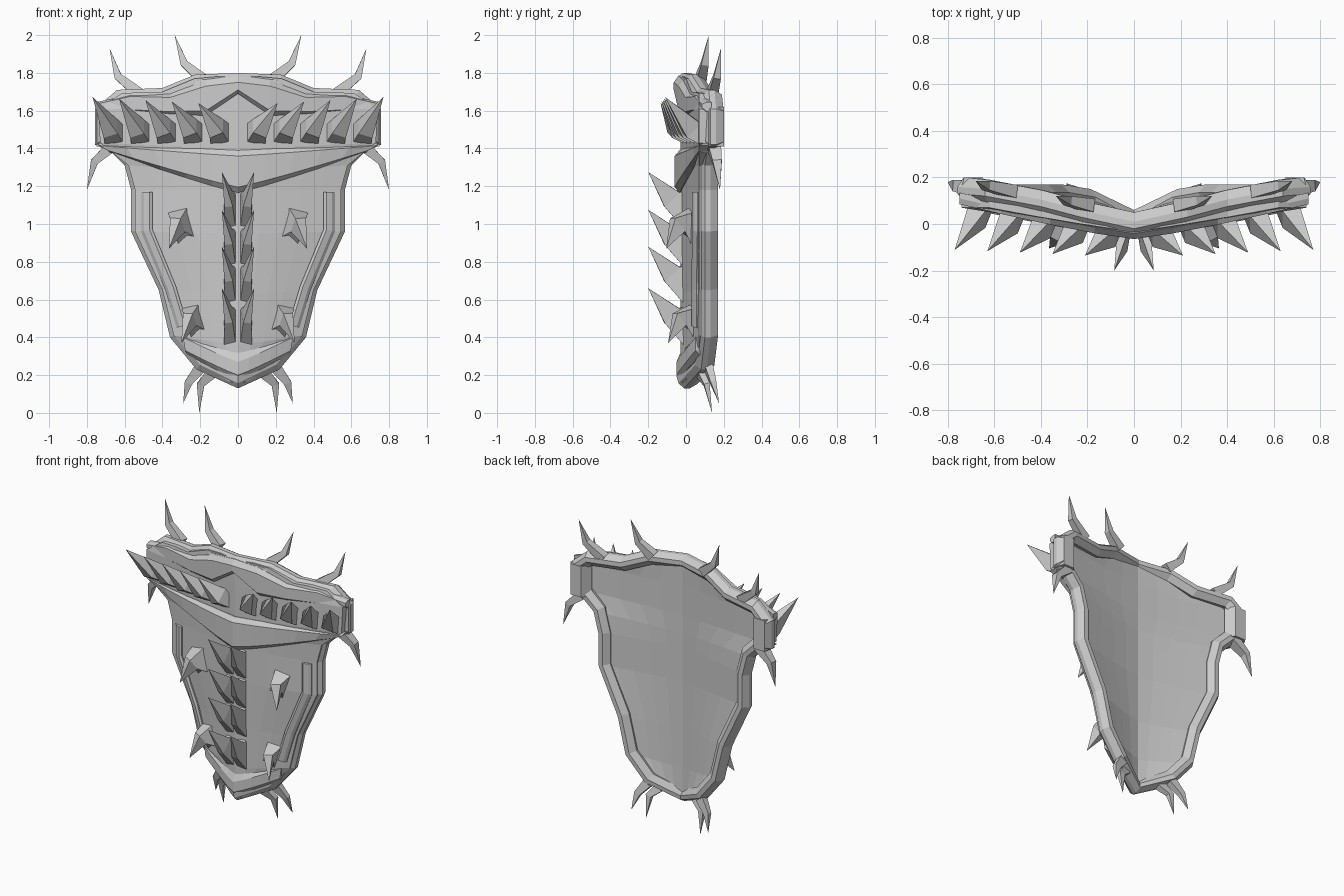
import bpy, bmesh
from mathutils import Vector

cube = bpy.data.objects.get("Cube")
if cube:
    bpy.data.objects.remove(cube, do_unlink=True)

grey = bpy.data.materials.new("stone_grey")
grey.use_nodes = True
tone = (0.6, 0.6, 0.6, 1)
grey.diffuse_color = tone
grey.node_tree.nodes["Principled BSDF"].inputs["Base Color"].default_value = tone


def finish(name, bm):
    """Turn one half into an object mirrored across x."""
    bmesh.ops.recalc_face_normals(bm, faces=bm.faces)
    mesh = bpy.data.meshes.new(name)
    bm.to_mesh(mesh)
    bm.free()
    mesh.materials.append(grey)
    ob = bpy.data.objects.new(name, mesh)
    bpy.context.collection.objects.link(ob)
    mod = ob.modifiers.new("mirror", 'MIRROR')
    mod.use_clip = True


def loft(bm, rings, closed):
    """Skin neighbouring rings of vertices."""
    n = len(rings[0])
    for a, b in zip(rings, rings[1:]):
        for i in range(n if closed else n - 1):
            j = (i + 1) % n
            bm.faces.new((a[i], a[j], b[j], b[i]))


def slab(name, rows, y0, rise, thick):
    """Curved half plate; each row is (points from centre to edge, forward shift)."""
    bm = bmesh.new()
    rings = []
    for pts, shift in rows:
        w = pts[-1][0]
        ys = [y0 - shift + rise * (x / w) ** 1.2 for x, z in pts]
        ring = [bm.verts.new((x, y, z)) for (x, z), y in zip(pts, ys)]
        ring += [bm.verts.new((x, y + thick + shift, z)) for (x, z), y in zip(pts[::-1], ys[::-1])]
        rings.append(ring)
    loft(bm, rings, False)
    n = len(rings[0])
    for ring in (rings[0], rings[-1]):
        for i in range(n // 2 - 1):
            bm.faces.new((ring[i], ring[i + 1], ring[n - 2 - i], ring[n - 1 - i]))
    finish(name, bm)


def sweep(name, path, profile):
    """Run an (inset, depth) profile along an (x, z, y) path."""
    bm = bmesh.new()
    rings = []
    for i, (x, z, d) in enumerate(path):
        normals = []
        for a, b in ((i - 1, i), (i, i + 1)):
            if a >= 0 and b < len(path):
                dx, dz = path[b][0] - path[a][0], path[b][1] - path[a][1]
                normals.append(Vector((-dz, dx)).normalized())
        m = sum(normals, Vector((0, 0))).normalized()
        m /= max(m.dot(normals[0]), 0.6)
        if x == 0:
            m.x = 0
        rings.append([bm.verts.new((x + m.x * s, d + dy, z + m.y * s)) for s, dy in profile])
    loft(bm, rings, True)
    for ring, p in ((rings[0], path[0]), (rings[-1], path[-1])):
        if p[0] > 0:
            bm.faces.new(ring)
    finish(name, bm)


def horn(name, path, sizes, side, out):
    """Four-sided bent spike; sizes are half widths (along side, across it)."""
    bm = bmesh.new()
    pts = [Vector(p) for p in path]
    rings = []
    for i, (a, b) in enumerate(sizes):
        t = Vector(out) if i == 0 else pts[i + 1] - pts[i - 1]
        t.normalize()
        u = Vector(side)
        u = (u - t * u.dot(t)).normalized()
        v = t.cross(u)
        rings.append([bm.verts.new(pts[i] + u * a * p + v * b * q)
                      for p, q in ((1, 1), (-1, 1), (-1, -1), (1, -1))])
    loft(bm, rings, True)
    tip = bm.verts.new(pts[-1])
    for i in range(4):
        bm.faces.new((rings[-1][i], rings[-1][(i + 1) % 4], tip))
    bm.faces.new(rings[0])
    finish(name, bm)


def row(w, edge, centre):
    return [(w * t, centre + (edge - centre) * t ** 1.1) for t in (0, .2, .4, .6, .8, 1)]


# Main shield plate
body = [row(.2, .24, .15), row(.34, .41, .36), row(.4, .65, .63), row(.545, .96, .95),
        row(.545, 1.18, 1.18), row(.58, 1.31, 1.28), row(.73, 1.43, 1.4), row(.74, 1.61, 1.6),
        [(0, 1.78), (.12, 1.78), (.23, 1.77), (.4, 1.7), (.5, 1.7), (.62, 1.69)]]
slab("shield_plate", [(r, 0) for r in body], -.03, .1, .07)

# Stepped rim around the outline
outline = [(0, .13, -.02), (.22, .23, .07), (.36, .4, .09), (.42, .65, .09), (.566, .96, .09),
           (.566, 1.18, .09), (.6, 1.31, .09), (.67, 1.38, .1), (.757, 1.42, .12),
           (.757, 1.61, .12), (.64, 1.71, .11), (.4, 1.72, .065), (.23, 1.79, .02), (0, 1.8, -.03)]
sweep("rim", outline, [(.07, -.03), (.03, -.02), (0, .01), (0, .04), (.025, .08), (.055, .08), (.09, .045)])

# Thick blocks closing the ends of the band
sweep("end_block", [(.75, 1.41, .1), (.75, 1.62, .1)],
      [(0, .02), (.02, .1), (.1, .1), (.14, .04)])

# Raised bars beside the rim
sweep("side_bar", [(.325, .45, .04), (.385, .65, .04), (.513, .96, .045), (.513, 1.17, .045)],
      [(0, .015), (.015, 0), (.045, -.012), (.06, -.005), (.06, .04), (0, .06)])

# Overhanging lip below the spiked band
slab("lower_lip", [(row(.68, 1.38, 1.165), -.025), (row(.69, 1.39, 1.195), 0),
                   (row(.735, 1.415, 1.36), 0), (row(.74, 1.43, 1.39), -.025)], -.06, .13, .05)

# Top crest with a central gable
cols = (0, .17, .36, .57, .75)


def across(*zs):
    return list(zip(cols, zs))


slab("crest", [(across(1.69, 1.575, 1.575, 1.585, 1.595), -.025),
               (across(1.71, 1.6, 1.595, 1.605, 1.615), 0),
               (across(1.75, 1.73, 1.67, 1.675, 1.635), 0),
               (across(1.785, 1.76, 1.69, 1.685, 1.645), -.025)], -.065, .15, .05)

# Chin plate at the lower point
slab("chin_plate", [(row(.27, .31, .175), -.02), (row(.28, .33, .2), 0),
                    (row(.29, .4, .27), 0), (row(.28, .42, .33), -.025)], -.05, .1, .06)

# Row of spikes across the upper band
for i in range(5):
    c = .09 + .14 * i
    y = -.03 + .1 * (c / .74) ** 1.2
    horn(f"band_spike_{i + 1}",
         [(c, y + .03, 1.485), (c + .025, y - .025, 1.505), (c + .12, -.135 + .006 * i, 1.64 + .008 * i)],
         [(.053, .07), (.04, .052)], (1, 0, 0), (0, -1, 0))

# Paired spikes down the spine
for i, z in enumerate((1.07, .87, .675, .455)):
    horn(f"spine_spike_{i + 1}",
         [(.042, 0, z), (.05, -.075, z + .06), (.085, -.2, z + .205)],
         [(.033, .11), (.022, .055)], (1, 0, 0), (0, -1, 0))

# Downturned spikes on the face
for name, x, z, y, k in (("upper_face_spike", .29, .99, .03, 1), ("lower_face_spike", .225, .49, .04, .9)):
    horn(name, [(x, y, z), (x + .03, y - .075, z + .005), (x + .075, y - .135, z - .12)],
         [(.055 * k, .09 * k), (.032 * k, .045 * k)], (1, 0, -.33), (0, -1, 0))

# Bent spikes around the edge
edge = {
    "inner_top_spike": ([(.19, .08, 1.77), (.285, .1, 1.85), (.335, .12, 2)], .028),
    "outer_top_spike": ([(.52, .14, 1.69), (.635, .165, 1.78), (.68, .185, 1.93)], .028),
    "side_spike": ([(.67, .15, 1.41), (.76, .165, 1.33), (.8, .18, 1.18)], .035),
    "outer_bottom_spike": ([(.2, .12, .24), (.262, .145, .16), (.29, .175, .05)], .022),
    "inner_bottom_spike": ([(.14, .08, .21), (.198, .11, .15), (.205, .138, 0)], .022),
}
for name, (path, r) in edge.items():
    out = Vector(path[1]) - Vector(path[0])
    horn(name, path, [(r, .03), (r * .7, .02)], (0, 1, 0), out)
